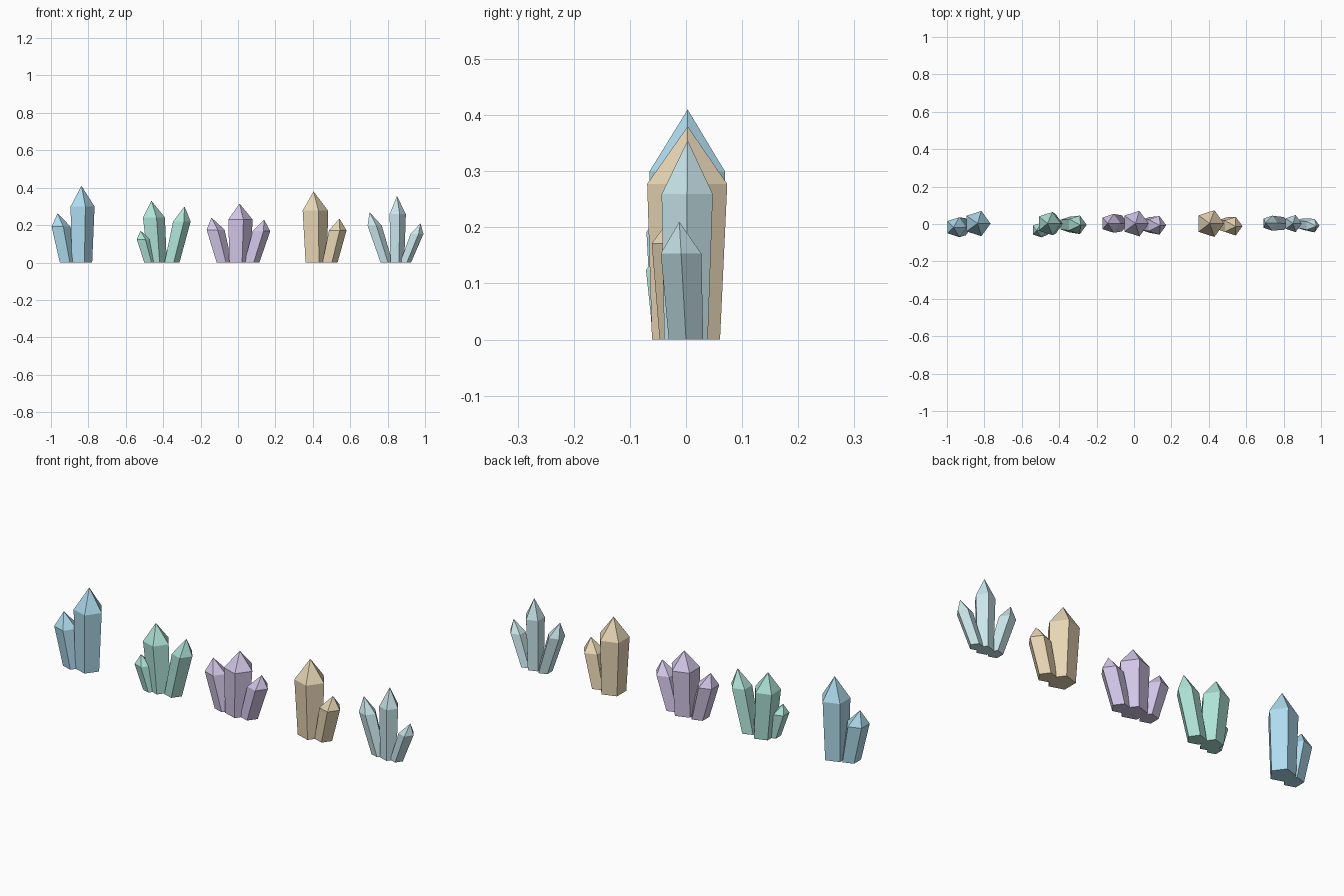
import bpy, bmesh, math

if "Cube" in bpy.data.objects:
    bpy.data.objects.remove(bpy.data.objects["Cube"])

SIDES = 5
SHOULDER = 0.73   # height share where the point starts
TAPER = 0.85      # base radius relative to shoulder radius

# cluster: colour, crystals as (base x, base y, tip x, tip y, height, radius)
CLUSTERS = {
    "blue": ((0.42, 0.71, 0.85), [
        (-0.84, 0.0, -0.837, 0.003, 0.41, 0.071),
        (-0.914, -0.015, -0.965, -0.018, 0.263, 0.056)]),
    "green": ((0.42, 0.76, 0.67), [
        (-0.436, 0.0, -0.463, 0.003, 0.33, 0.065),
        (-0.357, -0.003, -0.286, -0.005, 0.30, 0.052),
        (-0.473, -0.025, -0.521, -0.035, 0.17, 0.041)]),
    "purple": ((0.64, 0.56, 0.79), [
        (0.003, 0.0, 0.008, 0.003, 0.315, 0.072),
        (-0.078, 0.003, -0.142, 0.004, 0.24, 0.053),
        (0.07, -0.005, 0.139, -0.008, 0.23, 0.052)]),
    "amber": ((0.80, 0.67, 0.46), [
        (0.413, 0.0, 0.404, 0.003, 0.38, 0.075),
        (0.488, -0.005, 0.543, -0.014, 0.235, 0.052)]),
    "pale": ((0.58, 0.79, 0.83), [
        (0.848, 0.0, 0.85, 0.003, 0.355, 0.048),
        (0.791, 0.003, 0.703, 0.005, 0.27, 0.042),
        (0.893, 0.0, 0.976, -0.012, 0.21, 0.038)]),
}


def crystal(name, mat, bx, by, tx, ty, h, r):
    """Leaning prism: flat base, wider shoulder ring, pointed tip."""
    bm = bmesh.new()

    def ring(t, radius):
        cx, cy = bx + (tx - bx) * t, by + (ty - by) * t
        return [bm.verts.new((cx + radius * math.cos(math.tau * i / SIDES),
                              cy + radius * math.sin(math.tau * i / SIDES),
                              h * t)) for i in range(SIDES)]

    base, top = ring(0, r * TAPER), ring(SHOULDER, r)
    tip = bm.verts.new((tx, ty, h))
    bm.faces.new(base[::-1])
    for i in range(SIDES):
        j = (i + 1) % SIDES
        bm.faces.new((base[i], base[j], top[j], top[i]))
        bm.faces.new((top[i], top[j], tip))
    mesh = bpy.data.meshes.new(name)
    bm.to_mesh(mesh)
    bm.free()
    mesh.materials.append(mat)
    bpy.context.collection.objects.link(bpy.data.objects.new(name, mesh))


# Five clusters in a row
for label, (colour, crystals) in CLUSTERS.items():
    mat = bpy.data.materials.new(label + "_crystal")
    mat.diffuse_color = (*colour, 1)
    mat.use_nodes = True
    mat.node_tree.nodes["Principled BSDF"].inputs["Base Color"].default_value = mat.diffuse_color
    for n, data in enumerate(crystals):
        part = "main" if n == 0 else f"side_{n}"
        crystal(f"{label}_{part}_crystal", mat, *data)
